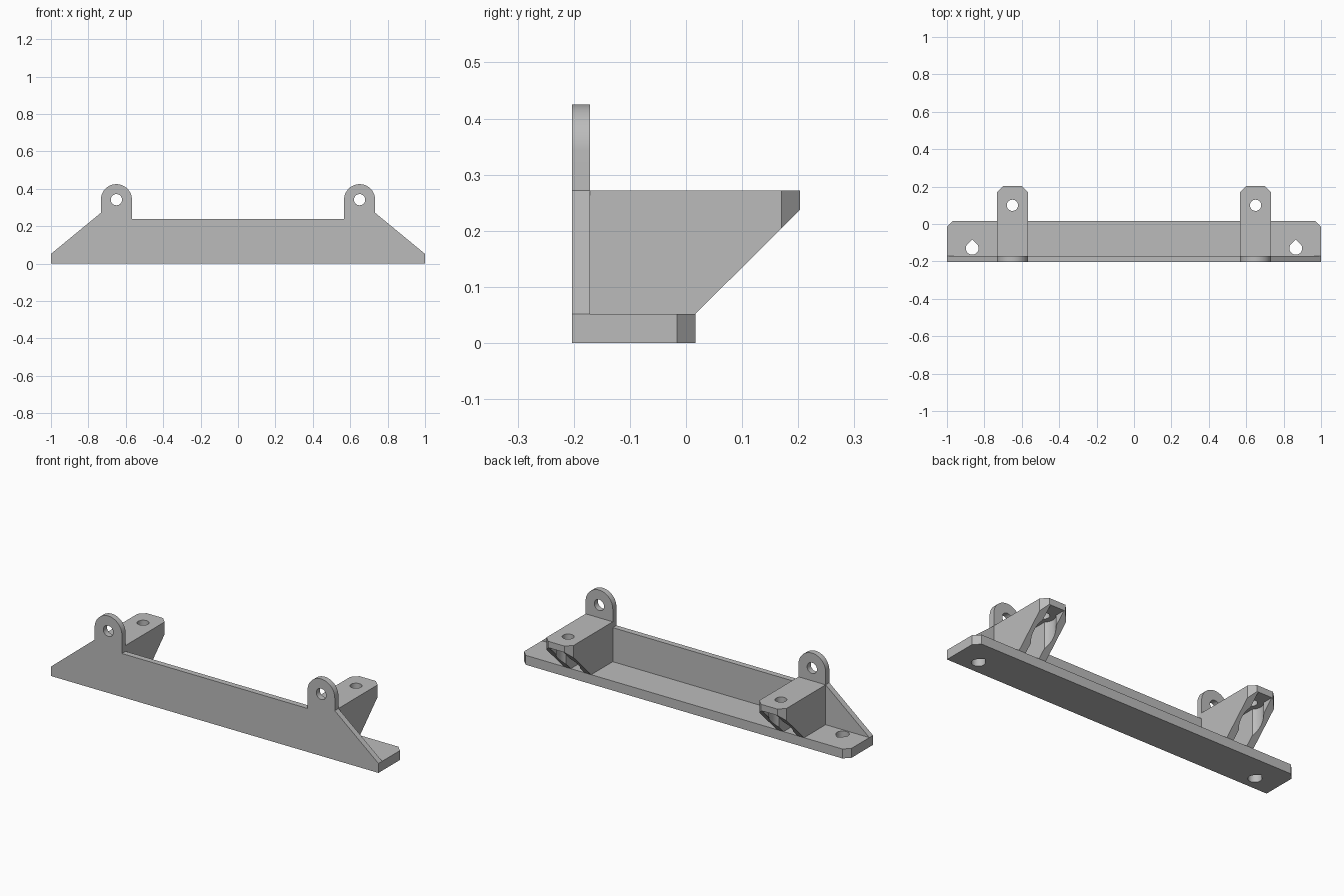
import bpy, bmesh, math
from mathutils import Vector

cube = bpy.data.objects.get("Cube")
if cube:
    bpy.data.objects.remove(cube, do_unlink=True)

grey = bpy.data.materials.new("plain grey")
grey.use_nodes = True
grey.diffuse_color = (0.5, 0.5, 0.5, 1)
grey.node_tree.nodes["Principled BSDF"].inputs["Base Color"].default_value = (0.5, 0.5, 0.5, 1)

# Shared dimensions
FRONT, WALL_BACK, BASE_BACK, ARM_BACK = -0.203, -0.171, 0.017, 0.203
BASE_TOP, WALL_TOP, ARM_TOP, SHELF = 0.052, 0.24, 0.272, 0.237
EAR_X, EAR_R, EAR_Z = 0.65, 0.083, 0.342
CHAMFER = 0.033


def prism(name, outline, axis, start, end):
    """Extrude a 2D outline along x, y or z."""
    place = {"x": lambda a, b: (start, a, b),
             "y": lambda a, b: (a, start, b),
             "z": lambda a, b: (a, b, start)}[axis]
    shift = Vector([end - start if k == axis else 0 for k in "xyz"])
    bm = bmesh.new()
    face = bm.faces.new([bm.verts.new(place(a, b)) for a, b in outline])
    new = bmesh.ops.extrude_face_region(bm, geom=[face])["geom"]
    bmesh.ops.translate(bm, vec=shift, verts=[v for v in new if isinstance(v, bmesh.types.BMVert)])
    bmesh.ops.recalc_face_normals(bm, faces=bm.faces)
    mesh = bpy.data.meshes.new(name)
    bm.to_mesh(mesh)
    bm.free()
    mesh.materials.append(grey)
    obj = bpy.data.objects.new(name, mesh)
    bpy.context.collection.objects.link(obj)
    return obj


def arc(cx, cy, r, begin=0, stop=360, steps=32):
    closed = stop - begin == 360
    angles = [math.radians(begin + (stop - begin) * i / steps) for i in range(steps + (not closed))]
    return [(cx + r * math.cos(a), cy + r * math.sin(a)) for a in angles]


def rect(x0, x1, y0, y1):
    return [(x0, y0), (x1, y0), (x1, y1), (x0, y1)]


def plate(x0, x1, y0, y1):
    """Rectangle with its two rear corners chamfered."""
    c = CHAMFER
    return [(x0, y0), (x1, y0), (x1, y1 - c), (x1 - c, y1), (x0 + c, y1), (x0, y1 - c)]


def carve(obj, cutter, operation="DIFFERENCE"):
    cutter.hide_render = True
    mod = obj.modifiers.new("carve", "BOOLEAN")
    mod.operation, mod.solver, mod.object = operation, "EXACT", cutter
    graph = bpy.context.evaluated_depsgraph_get()
    mesh = bpy.data.meshes.new_from_object(obj.evaluated_get(graph))
    obj.modifiers.clear()
    obj.data = mesh
    bpy.data.objects.remove(cutter, do_unlink=True)


def smooth(obj):
    bpy.ops.object.select_all(action="DESELECT")
    obj.select_set(True)
    bpy.context.view_layer.objects.active = obj
    bpy.ops.object.shade_smooth_by_angle(angle=math.radians(25))


# Base plate with teardrop mounting holes
base = prism("base_plate", plate(-1, 1, WALL_BACK, BASE_BACK), "z", 0, BASE_TOP)
for s in (-1, 1):
    r = 0.034
    teardrop = arc(s * 0.865, -0.13, r, 135, 405) + [(s * 0.865, -0.13 + r * math.sqrt(2))]
    carve(base, prism("cutter", teardrop, "z", -0.1, 0.1))
smooth(base)

# Front wall with sloped ends and two rounded ears
half = [(1, 0), (1, BASE_TOP), (EAR_X + EAR_R, ARM_TOP)]
half += arc(EAR_X, EAR_Z, EAR_R, 0, 180) + [(EAR_X - EAR_R, WALL_TOP)]
wall = prism("front_wall", half + [(-x, z) for x, z in reversed(half)], "y", FRONT, WALL_BACK)
for s in (-1, 1):
    carve(wall, prism("cutter", arc(s * EAR_X, EAR_Z, 0.03), "y", -0.3, 0))
smooth(wall)

# Rear arms: chamfered shelf on two tapered ribs
for s, side in ((1, "left"), (-1, "right")):
    x = s * EAR_X
    profile = [(WALL_BACK, BASE_TOP), (BASE_BACK, BASE_TOP), (ARM_BACK, SHELF),
               (ARM_BACK, ARM_TOP), (WALL_BACK, ARM_TOP)]
    arm = prism(side + "_arm", profile, "x", x - EAR_R, x + EAR_R)
    carve(arm, prism("cutter", plate(x - EAR_R, x + EAR_R, -0.3, ARM_BACK), "z", 0, 0.4), "INTERSECT")
    # Open pocket between the ribs, widened around the bolt
    carve(arm, prism("cutter", rect(x - 0.042, x + 0.042, -0.3, 0.3), "z", 0, SHELF))
    carve(arm, prism("cutter", arc(x, 0.1, 0.06), "z", 0, SHELF))
    carve(arm, prism("cutter", arc(x, 0.1, 0.03), "z", 0, 0.4))
    smooth(arm)
